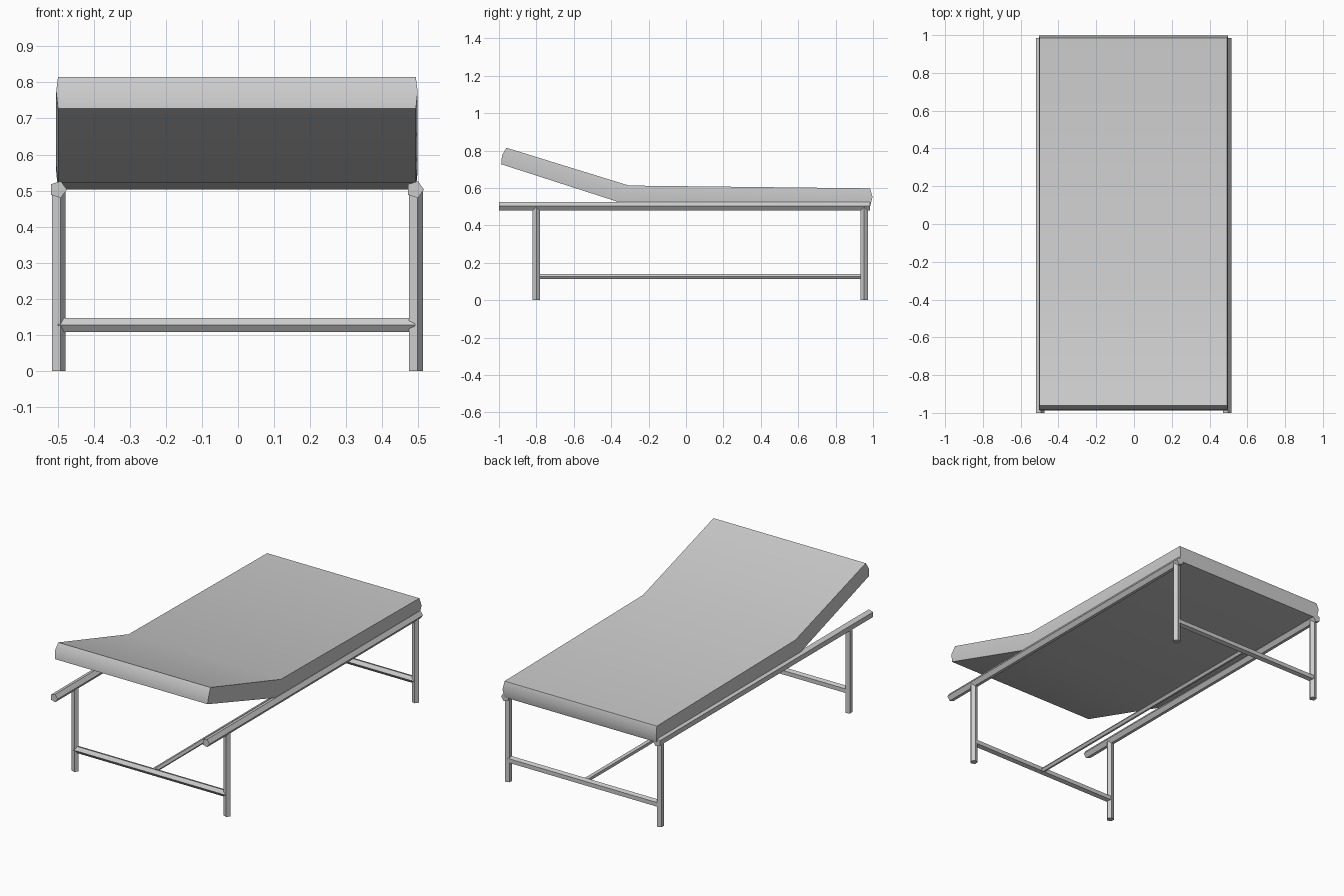
import bpy, bmesh, math
from mathutils import Vector

if "Cube" in bpy.data.objects:
    bpy.data.objects.remove(bpy.data.objects["Cube"])


def make_object(name, bm):
    bmesh.ops.recalc_face_normals(bm, faces=bm.faces)
    mesh = bpy.data.meshes.new(name)
    bm.to_mesh(mesh)
    bm.free()
    ob = bpy.data.objects.new(name, mesh)
    bpy.context.collection.objects.link(ob)
    return ob


def tube(name, a, b, radius, corner):
    """Five-sided capped tube from a to b, one corner pointing along `corner`."""
    a, b, u = Vector(a), Vector(b), Vector(corner)
    v = (b - a).normalized().cross(u)
    bm = bmesh.new()
    offs = [radius * (math.cos(t) * u + math.sin(t) * v)
            for t in (math.tau * i / 5 for i in range(5))]
    ra = [bm.verts.new(a + o) for o in offs]
    rb = [bm.verts.new(b + o) for o in offs]
    for i in range(5):
        j = (i + 1) % 5
        bm.faces.new((ra[i], ra[j], rb[j], rb[i]))
    bm.faces.new(ra)
    bm.faces.new(rb)
    return make_object(name, bm)


FRONT, BACK = -0.80, 0.953
X_LEFT, X_RIGHT = -0.499, 0.491

# side rails and legs
for side, x in (("left", X_LEFT), ("right", X_RIGHT)):
    tube(side + "_rail", (x, -1, 0.503), (x, 0.985, 0.503), 0.0246, (1, 0, 0))
    for end, y in (("front", FRONT), ("back", BACK)):
        tube(f"{end}_{side}_leg", (x, y, 0), (x, y, 0.50), 0.0213, (1, 0, 0))

# cross bars between the legs, and the long stretcher joining them
for end, y in (("front", FRONT), ("back", BACK)):
    tube(end + "_cross_bar", (X_LEFT, y, 0.128), (X_RIGHT, y, 0.128), 0.0205, (0, -1, 0))
tube("long_stretcher", (0, FRONT, 0.126), (0, BACK, 0.126), 0.0145, (1, 0, 0))

# mattress: side profile levels (y, z) at head, bend and foot, with half width
levels = [
    (0.496, [(-0.988, 0.727), (-0.355, 0.523), (0.985, 0.503)]),
    (0.501, [(-0.984, 0.774), (-0.330, 0.568), (0.997, 0.552)]),
    (0.496, [(-0.960, 0.815), (-0.305, 0.613), (0.984, 0.598)]),
]
CENTRE = -0.003
bm = bmesh.new()
rings = []
for half, pts in levels:
    ring = [(CENTRE - half, y, z) for y, z in pts]
    ring += [(CENTRE + half, y, z) for y, z in reversed(pts)]
    rings.append([bm.verts.new(p) for p in ring])
for lo, hi in zip(rings, rings[1:]):
    for i in range(6):
        j = (i + 1) % 6
        bm.faces.new((lo[i], lo[j], hi[j], hi[i]))
for r in (rings[0], rings[-1]):
    bm.faces.new((r[0], r[1], r[4], r[5]))
    bm.faces.new((r[1], r[2], r[3], r[4]))
mattress = make_object("mattress", bm)
bpy.ops.object.select_all(action='DESELECT')
mattress.select_set(True)
bpy.context.view_layer.objects.active = mattress
bpy.ops.object.shade_smooth_by_angle(angle=math.radians(40))
